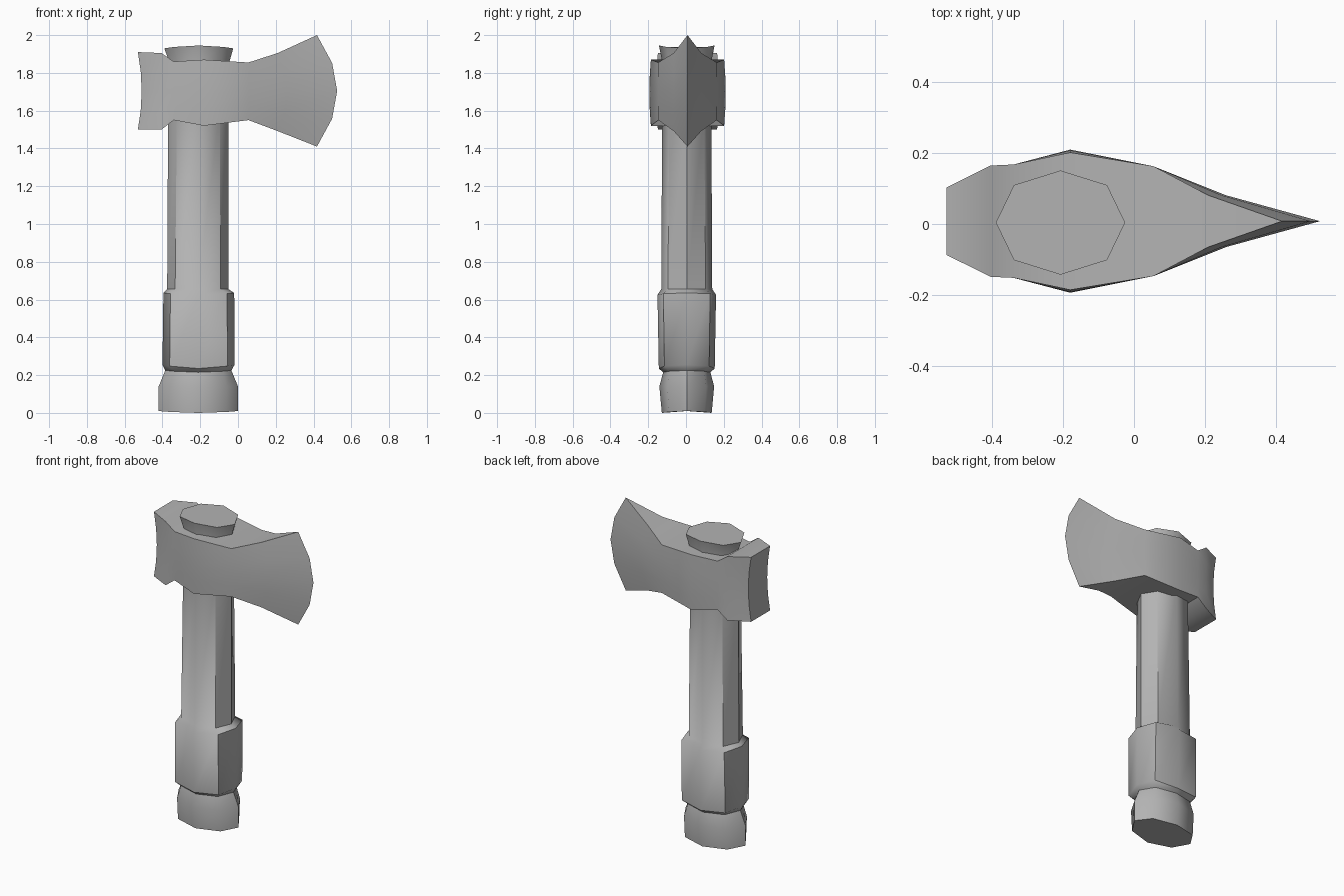
import bpy
import bmesh
import math

if "Cube" in bpy.data.objects:
    bpy.data.objects.remove(bpy.data.objects["Cube"])

# Single flat grey
GREY = (0.45, 0.45, 0.45, 1)
grey = bpy.data.materials.new("plain grey")
grey.diffuse_color = GREY
grey.use_nodes = True
grey.node_tree.nodes["Principled BSDF"].inputs["Base Color"].default_value = GREY


def finish(bm, name):
    bmesh.ops.remove_doubles(bm, verts=bm.verts, dist=0.0005)
    bmesh.ops.recalc_face_normals(bm, faces=bm.faces)
    mesh = bpy.data.meshes.new(name)
    bm.to_mesh(mesh)
    bm.free()
    mesh.materials.append(grey)
    obj = bpy.data.objects.new(name, mesh)
    bpy.context.collection.objects.link(obj)
    bpy.ops.object.select_all(action="DESELECT")
    obj.select_set(True)
    bpy.context.view_layer.objects.active = obj
    bpy.ops.object.shade_smooth_by_angle(angle=math.radians(46))


def octagon_loft(name, rings):
    """Rings: height, left x, right x, half depth, corner fullness, end lift."""
    bm = bmesh.new()
    loops = []
    for z, x0, x1, depth, corner, lift in rings:
        loop = []
        for i in range(8):
            a = i * math.pi / 4
            k = corner * math.sqrt(2) if i % 2 else 1
            c, s = math.cos(a) * k, math.sin(a) * k
            loop.append(bm.verts.new(((x0 + x1) / 2 + c * (x1 - x0) / 2,
                                      0.004 + s * depth, z + lift * c * c)))
        loops.append(loop)
    for a, b in zip(loops, loops[1:]):
        for i in range(8):
            j = (i + 1) % 8
            bm.faces.new((a[i], a[j], b[j], b[i]))
    bm.faces.new(loops[0][::-1])
    bm.faces.new(loops[-1])
    finish(bm, name)


# Handle with flared pommel, thick grip, shaft and capped top end
octagon_loft("handle", [
    (0.0, -0.42, 0.0, 0.132, 0.71, 0.01),
    (0.14, -0.42, 0.0, 0.145, 0.71, 0.0),
    (0.215, -0.385, -0.035, 0.125, 0.74, 0.01),
    (0.235, -0.40, -0.018, 0.148, 0.8, 0.02),
    (0.625, -0.395, -0.02, 0.155, 0.8, 0.01),
    (0.655, -0.375, -0.05, 0.135, 0.74, 0.0),
    (1.6, -0.37, -0.05, 0.13, 0.71, 0.0),
    (1.86, -0.365, -0.045, 0.13, 0.71, 0.0),
    (1.945, -0.39, -0.025, 0.147, 0.72, -0.015),
])

# Axe head: x, bulge in x, half width, extra width at mid height, top, bottom
sections = [
    (-0.53, 0.02, 0.095, 0.0, 1.91, 1.50),
    (-0.405, 0.0, 0.157, 0.0, 1.905, 1.50),
    (-0.34, 0.0, 0.16, 0.0, 1.86, 1.55),
    (-0.18, 0.0, 0.194, 0.008, 1.87, 1.52),
    (0.055, 0.0, 0.155, 0.0, 1.855, 1.55),
    (0.21, 0.05, 0.073, 0.0, 1.905, 1.492),
    (0.418, 0.107, 0.0, 0.0, 2.0, 1.41),
]
LEVELS = 5
bm = bmesh.new()
sides = []
for x, bulge, width, extra, top, bottom in sections:
    pair = []
    for sign in (-1, 1):
        column = []
        for i in range(LEVELS):
            t = i / (LEVELS - 1)
            mid = 1 - (2 * t - 1) ** 2
            column.append(bm.verts.new((x + bulge * mid,
                                        0.008 + sign * (width + extra * mid),
                                        bottom + t * (top - bottom))))
        pair.append(column)
    sides.append(pair)
for (a, b), (c, d) in zip(sides, sides[1:]):
    for i in range(LEVELS - 1):
        bm.faces.new((a[i], c[i], c[i + 1], a[i + 1]))
        bm.faces.new((b[i], b[i + 1], d[i + 1], d[i]))
    bm.faces.new((a[-1], c[-1], d[-1], b[-1]))
    bm.faces.new((a[0], b[0], d[0], c[0]))
front, back = sides[0]
for i in range(LEVELS - 1):
    bm.faces.new((front[i], front[i + 1], back[i + 1], back[i]))
finish(bm, "axe_head")
